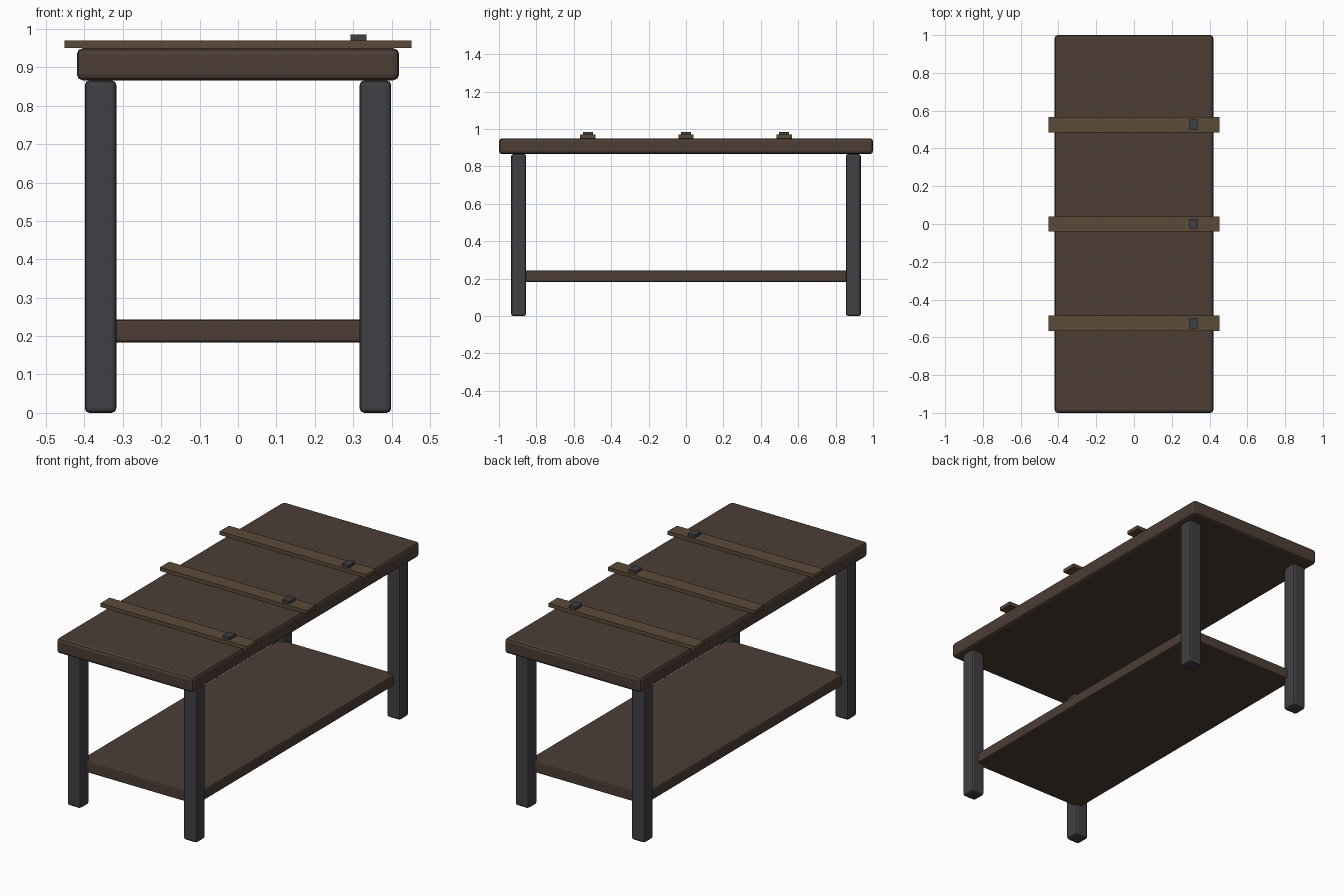
import bpy, math

if "Cube" in bpy.data.objects:
    bpy.data.objects.remove(bpy.data.objects["Cube"])


def material(name, rgb):
    m = bpy.data.materials.new(name)
    m.diffuse_color = (*rgb, 1)
    m.use_nodes = True
    m.node_tree.nodes["Principled BSDF"].inputs["Base Color"].default_value = m.diffuse_color
    return m


wood = material("dark_wood", (0.075, 0.047, 0.036))
leather = material("strap_leather", (0.107, 0.070, 0.040))
metal = material("dark_metal", (0.051, 0.051, 0.058))


def box(name, lo, hi, mat, bevel=0.0):
    """Box between two corners, optionally with rounded edges."""
    bpy.ops.mesh.primitive_cube_add(size=1, location=[(a + b) / 2 for a, b in zip(lo, hi)])
    ob = bpy.context.object
    ob.name = name
    ob.scale = [b - a for a, b in zip(lo, hi)]
    bpy.ops.object.transform_apply(location=False, rotation=False, scale=True)
    ob.data.materials.append(mat)
    if bevel:
        mod = ob.modifiers.new("rounded_edges", 'BEVEL')
        mod.width = bevel
        mod.segments = 2
    return ob


# Table top and lower shelf
box("table_top", (-0.42, -1.0, 0.866), (0.42, 1.0, 0.95), wood, 0.016)
box("lower_shelf", (-0.36, -0.88, 0.183), (0.36, 0.88, 0.243), wood, 0.008)

# Four legs
for sx, side in ((-1, "left"), (1, "right")):
    for sy, end in ((-1, "front"), (1, "back")):
        x, y = sx * 0.358, sy * 0.895
        box(f"{end}_{side}_leg", (x - 0.041, y - 0.04, 0), (x + 0.041, y + 0.04, 0.866), metal, 0.012)

# Straps across the top, each with a buckle
for y, place in ((-0.525, "front"), (0, "middle"), (0.525, "back")):
    box(f"{place}_strap", (-0.452, y - 0.041, 0.95), (0.452, y + 0.041, 0.97), leather)
    box(f"{place}_buckle", (0.293, y - 0.027, 0.968), (0.335, y + 0.027, 0.985), metal)
